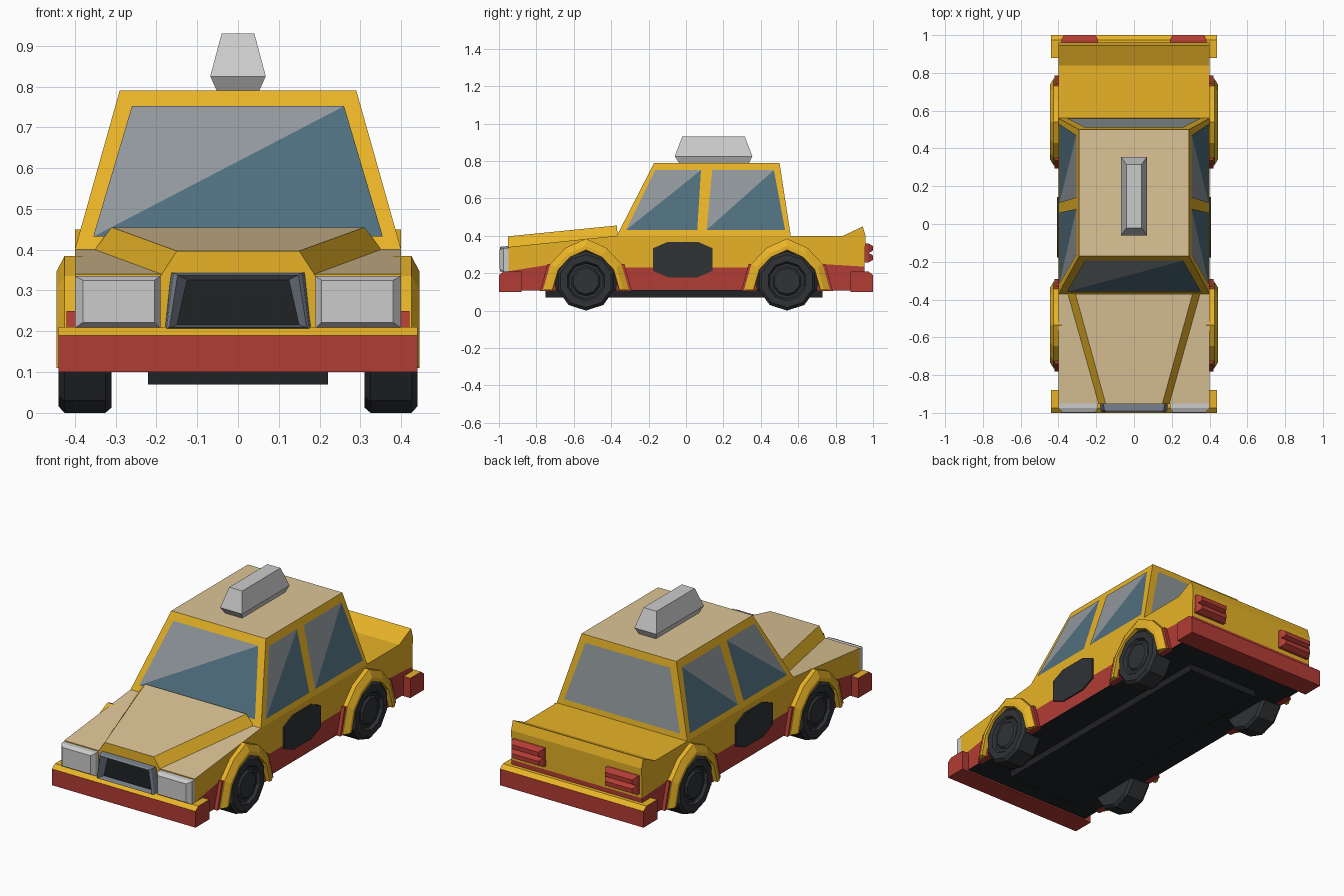
import bpy, bmesh, math
from mathutils import Vector

if "Cube" in bpy.data.objects:
    bpy.data.objects.remove(bpy.data.objects["Cube"])


def material(name, r, g, b):
    m = bpy.data.materials.new(name)
    m.diffuse_color = (r, g, b, 1)
    m.use_nodes = True
    m.node_tree.nodes["Principled BSDF"].inputs["Base Color"].default_value = m.diffuse_color
    return m


YELLOW = material("yellow", 0.80, 0.45, 0.02)
TAN = material("tan", 0.72, 0.55, 0.30)
RED = material("red", 0.45, 0.045, 0.035)
BLACK = material("black", 0.015, 0.016, 0.018)
RUBBER = material("rubber", 0.03, 0.032, 0.036)
STEEL = material("steel", 0.20, 0.23, 0.28)
GLASS = material("glass_light", 0.28, 0.31, 0.33)
GLASS2 = material("glass_dark", 0.08, 0.16, 0.21)


def loft(name, rings, mats=(), pick=None):
    """Skin equal-sized rings of points, cap both ends, colour faces by pick(face)."""
    bm = bmesh.new()
    vs = [[bm.verts.new(p) for p in ring] for ring in rings]
    n = len(vs[0])
    for a, b in zip(vs, vs[1:]):
        for i in range(n):
            bm.faces.new((a[i], a[(i + 1) % n], b[(i + 1) % n], b[i]))
    bm.faces.new(vs[0])
    bm.faces.new(vs[-1])
    bmesh.ops.recalc_face_normals(bm, faces=bm.faces)
    bm.normal_update()
    if pick:
        for f in bm.faces:
            f.material_index = pick(f)
    me = bpy.data.meshes.new(name)
    bm.to_mesh(me)
    bm.free()
    for m in mats:
        me.materials.append(m)
    ob = bpy.data.objects.new(name, me)
    bpy.context.collection.objects.link(ob)
    return ob


def extrude_x(name, profile, x0, x1, mats, pick=None):
    return loft(name, [[(x, y, z) for y, z in profile] for x in (x0, x1)], mats, pick)


def rect_z(x, y0, y1, z):
    return [(-x, y0, z), (x, y0, z), (x, y1, z), (-x, y1, z)]


def rect_y(x0, x1, z0, z1, y):
    return [(x0, y, z0), (x1, y, z0), (x1, y, z1), (x0, y, z1)]


def window(name, corners, one_tone=False):
    """Glass panel just proud of the cabin, split along its diagonal into two tones."""
    c = [Vector(p) for p in corners]
    mid = Vector((0, 0.15, 0.55))
    n = (c[1] - c[0]).cross(c[2] - c[0]).normalized()
    if n.dot(c[0] - mid) < 0:
        n.negate()
    me = bpy.data.meshes.new(name)
    faces = [(0, 1, 2), (0, 2, 3)]
    if (c[1] - c[0]).cross(c[2] - c[0]).dot(n) < 0:
        faces = [f[::-1] for f in faces]
    me.from_pydata([p + n * 0.004 for p in c], [], faces)
    me.materials.append(GLASS if one_tone else GLASS2)
    me.materials.append(GLASS)
    me.polygons[1].material_index = 1
    bpy.context.collection.objects.link(bpy.data.objects.new(name, me))


WHEELS = (-0.535, 0.54)

# Main body: side profile with both wheel openings
arch = [(-0.17, 0.25), (-0.08, 0.325), (0.08, 0.325), (0.17, 0.25)]
lower = [(-0.95, 0.21)]
for cy in WHEELS:
    lower += [(cy + y, z) for y, z in arch]
    if cy < 0:
        lower += [(-0.33, 0.23), (0.33, 0.23)]
lower += [(0.955, 0.235)]
upper = [(0.96, 0.40), (0.945, 0.45), (0.84, 0.40), (-0.37, 0.40), (-0.95, 0.34)]
extrude_x("body", lower + upper, -0.40, 0.40, [YELLOW, TAN],
          lambda f: int(f.normal.z > 0.9 and f.calc_center_median().y < -0.5))

# Red sills: front, between the wheels, rear
f, r = WHEELS
sills = {
    "front_sill": [(-0.95, 0.11), (f - 0.17, 0.11), (f - 0.17, 0.25), (-0.95, 0.21)],
    "middle_sill": [(f + 0.17, 0.11), (r - 0.17, 0.11), (r - 0.17, 0.25),
                    (0.33, 0.23), (-0.33, 0.23), (f + 0.17, 0.25)],
    "rear_sill": [(r + 0.17, 0.11), (0.955, 0.11), (0.955, 0.235), (r + 0.17, 0.25)],
}
for name, prof in sills.items():
    extrude_x(name, prof, -0.40, 0.40, [RED])

# Black underside, inner wheel wells and lower chassis
loft("underside", [rect_z(0.40, -0.94, 0.94, 0.108), rect_z(0.40, -0.94, 0.94, 0.112)], [BLACK])
loft("wheel_well_core", [rect_z(0.31, -0.9, 0.9, 0.11), rect_z(0.31, -0.9, 0.9, 0.33)], [BLACK])
loft("chassis", [rect_z(0.22, -0.75, 0.73, 0.07), rect_z(0.22, -0.75, 0.73, 0.11)], [BLACK])

# Raised hood
loft("hood", [[(-0.19, -0.952, 0.335), (0.19, -0.952, 0.335), (0.15, -0.952, 0.397), (-0.15, -0.952, 0.397)],
              [(-0.355, -0.365, 0.395), (0.355, -0.365, 0.395), (0.31, -0.37, 0.455), (-0.31, -0.37, 0.455)]],
     [YELLOW, TAN], lambda f: int(f.normal.z > 0.9))

# Cabin with tan roof
loft("cabin", [rect_z(0.40, -0.37, 0.56, 0.40), rect_z(0.29, -0.17, 0.50, 0.79)],
     [YELLOW, TAN], lambda f: int(f.normal.z > 0.9))


# Windows lie on the sloping cabin planes
def front_y(z):
    return -0.37 + (z - 0.40) / 0.39 * 0.20


def rear_y(z):
    return 0.56 - (z - 0.40) / 0.39 * 0.06


def side_x(z):
    return 0.40 - (z - 0.40) / 0.39 * 0.11


lo, hi = 0.43, 0.75
window("windshield", [(-0.355, front_y(lo), lo), (0.355, front_y(lo), lo),
                      (0.26, front_y(hi), hi), (-0.26, front_y(hi), hi)])
window("rear_window", [(-0.355, rear_y(lo), lo), (0.355, rear_y(lo), lo),
                       (0.26, rear_y(hi), hi), (-0.26, rear_y(hi), hi)], True)
for s, side in ((1, "right"), (-1, "left")):
    for name, ys in (("front", (-0.32, 0.06, 0.08, -0.165)), ("back", (0.11, 0.53, 0.47, 0.14))):
        window(f"{side}_{name}_window",
               [(s * side_x(z), y, z) for y, z in zip(ys, (lo, lo, hi, hi))])

# Roof sign
loft("roof_sign", [rect_z(0.05, -0.035, 0.335, 0.785), rect_z(0.068, -0.06, 0.355, 0.825),
                   rect_z(0.04, -0.02, 0.315, 0.93)])

# Bumpers: red with a yellow top
bumper = [(0.88, 0.10), (1.0, 0.10), (1.0, 0.19), (0.975, 0.21), (0.88, 0.21)]
for s, name in ((-1, "front_bumper"), (1, "rear_bumper")):
    extrude_x(name, [(s * y, z) for y, z in bumper], -0.44, 0.44, [RED, YELLOW],
              lambda f: int(f.normal.z > 0.3))


# Grille: sloping steel frame around a dark recess
def grille_ring(top, bottom, z0, z1, y):
    return [(-bottom, y, z0), (bottom, y, z0), (top, y, z1), (-top, y, z1)]


loft("grille", [grille_ring(0.165, 0.18, 0.205, 0.345, -0.94), grille_ring(0.157, 0.175, 0.207, 0.343, -0.985),
                grille_ring(0.148, 0.168, 0.21, 0.338, -0.995), grille_ring(0.125, 0.15, 0.215, 0.326, -0.96)],
     [STEEL, BLACK], lambda f: int(abs(f.normal.y) > 0.99 and f.calc_center_median().y < -0.955
                                   and f.calc_area() > 0.02))

outline = [(-0.23, 0), (-0.19, 0.14), (-0.11, 0.225), (0, 0.275), (0.11, 0.225), (0.19, 0.14), (0.23, 0)]
section = [(0.38, 1), (0.425, 1), (0.445, 0.86), (0.445, 0.78), (0.38, 0.76)]
tyre = [(0.31, 0.145), (0.325, 0.158), (0.425, 0.158), (0.44, 0.142), (0.44, 0.105),
        (0.425, 0.095), (0.425, 0.08), (0.435, 0.07)]
N = 10
for s, side in ((1, "right"), (-1, "left")):
    # Headlights
    loft(f"{side}_headlight", [rect_y(s * 0.19, s * 0.40, 0.208, 0.335, -0.94),
                               rect_y(s * 0.19, s * 0.40, 0.208, 0.335, -0.975),
                               rect_y(s * 0.205, s * 0.38, 0.222, 0.325, -0.997)])
    # Tail lights: two ridged bars each
    for i, z in enumerate((0.283, 0.333)):
        loft(f"{side}_tail_light_{i + 1}", [rect_y(s * 0.19, s * 0.385, z - 0.026, z + 0.026, 0.94),
                                            rect_y(s * 0.19, s * 0.385, z - 0.026, z + 0.026, 0.975),
                                            rect_y(s * 0.205, s * 0.37, z - 0.012, z + 0.012, 1.0)], [RED])
    # Door plate: flat dark octagon
    octagon = [(-0.16, -0.06), (-0.08, -0.095), (0.08, -0.095), (0.16, -0.06),
               (0.16, 0.06), (0.08, 0.095), (-0.08, 0.095), (-0.16, 0.06)]
    extrude_x(f"{side}_door_plate", [(y - 0.017, z + 0.273) for y, z in octagon],
              s * 0.39, s * 0.408, [RUBBER])
    for cy, end in zip(WHEELS, ("front", "rear")):
        # Faceted wheel arch flare
        loft(f"{side}_{end}_flare", [[(s * x, cy + y * k, 0.11 + z * k) for x, k in section]
                                     for y, z in outline], [YELLOW])
        # Red strips beside the flare
        for d in (-1, 1):
            strip = [(0.16, 0.105), (0.245, 0.105), (0.205, 0.25), (0.17, 0.25)]
            extrude_x(f"{side}_{end}_strip", [(cy + d * y, z) for y, z in strip],
                      s * 0.39, s * 0.42, [RED])
        # Wheel with recessed hub
        loft(f"{side}_{end}_wheel",
             [[(s * x, cy + rad * math.sin(2 * math.pi * i / N), 0.158 - rad * math.cos(2 * math.pi * i / N))
               for i in range(N)] for x, rad in tyre], [RUBBER])
